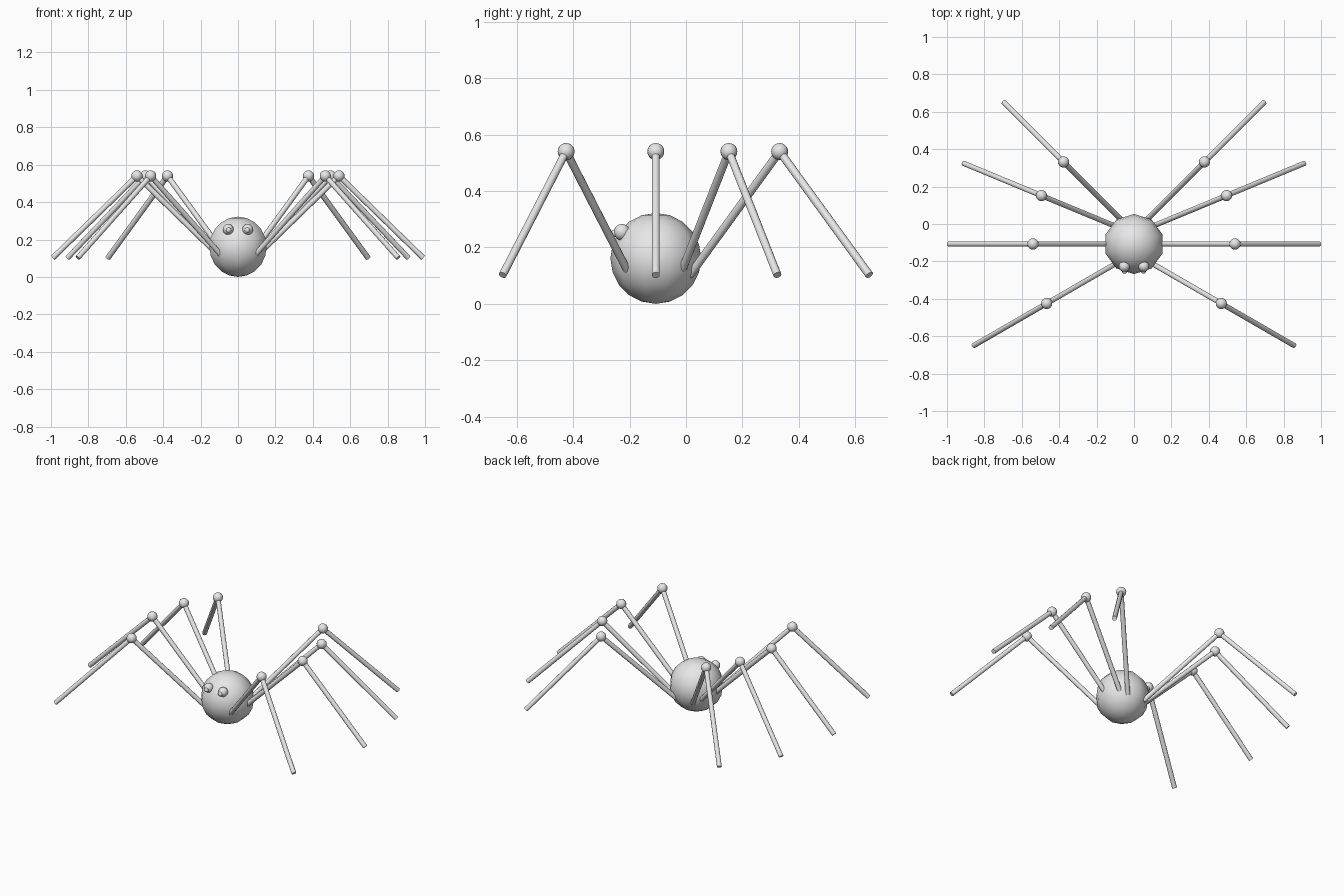
import bpy
import math
from mathutils import Vector

if "Cube" in bpy.data.objects:
    bpy.data.objects.remove(bpy.data.objects["Cube"], do_unlink=True)

grey = bpy.data.materials.new("plain_grey")
grey.use_nodes = True
grey.diffuse_color = (0.8, 0.8, 0.8, 1)
grey.node_tree.nodes["Principled BSDF"].inputs["Base Color"].default_value = (0.8, 0.8, 0.8, 1)


def finish(name, angle):
    obj = bpy.context.object
    obj.name = name
    obj.data.materials.append(grey)
    bpy.ops.object.shade_smooth_by_angle(angle=math.radians(angle))
    return obj


def ball(name, centre, radius, segments, rings):
    bpy.ops.mesh.primitive_uv_sphere_add(segments=segments, ring_count=rings,
                                         radius=radius, location=centre)
    return finish(name, 60)


def rod(name, start, end, radius=0.0145):
    axis = end - start
    bpy.ops.mesh.primitive_cylinder_add(vertices=10, radius=radius, depth=axis.length,
                                        location=(start + end) / 2,
                                        rotation=axis.to_track_quat('Z', 'Y').to_euler())
    return finish(name, 50)


# Round body
ball("body", (0, -0.107, 0.161), 0.161, 10, 10)

# Leg rows: name, knee position, heading away from the body
LEGS = [
    ("front", (0.467, -0.425), -30),
    ("middle", (0.54, -0.107), 0),
    ("rear_middle", (0.495, 0.152), 22.5),
    ("rear", (0.377, 0.332), 45),
]
KNEE_Z, DROP, REACH = 0.54, 0.438, 0.45

for side, sign in (("left", 1), ("right", -1)):
    # Bent legs, each with two equal rods and a ball knee
    for row, (x, y), heading in LEGS:
        a = math.radians(heading)
        step = Vector((sign * math.cos(a), math.sin(a), 0)) * REACH
        drop = Vector((0, 0, DROP))
        knee = Vector((sign * x, y, KNEE_Z))
        rod(f"{side}_{row}_upper_leg", knee - step - drop, knee)
        rod(f"{side}_{row}_lower_leg", knee, knee + step - drop)
        ball(f"{side}_{row}_knee", knee, 0.03, 16, 10)

    # Eyes with small raised pupils
    ball(f"{side}_eye", (sign * 0.052, -0.227, 0.254), 0.029, 16, 10)
    ball(f"{side}_pupil", (sign * 0.05, -0.252, 0.25), 0.014, 12, 8)
